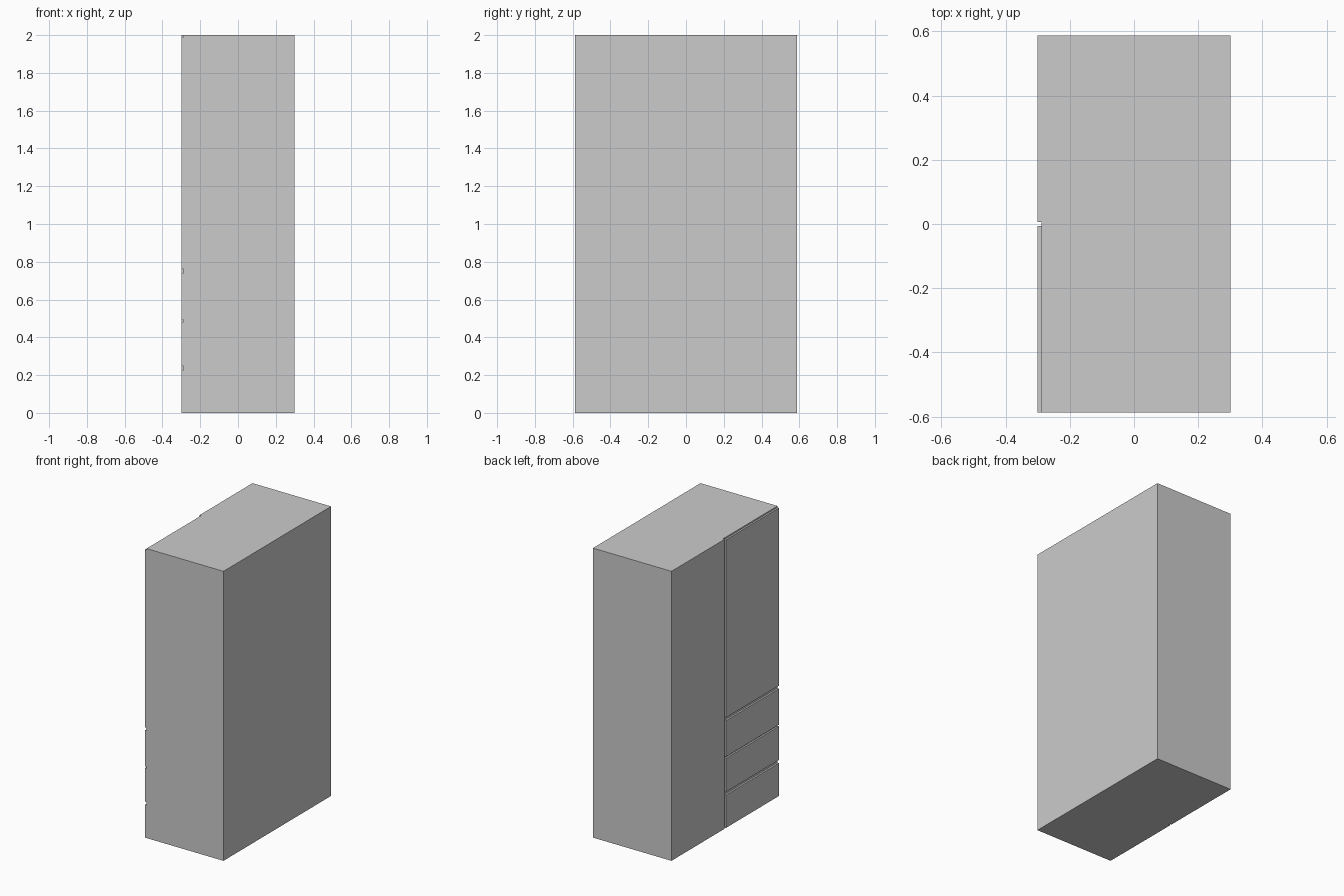
import bpy

if "Cube" in bpy.data.objects:
    bpy.data.objects.remove(bpy.data.objects["Cube"])

W, D, H = 0.30, 0.587, 2.0      # half width, half depth, height
PANEL_BACK = -0.288             # depth plane of the door and drawer gaps


def box(name, lo, hi):
    size = [b - a for a, b in zip(lo, hi)]
    mid = [(a + b) / 2 for a, b in zip(lo, hi)]
    bpy.ops.mesh.primitive_cube_add(size=1, location=mid)
    ob = bpy.context.object
    ob.name = name
    ob.scale = size
    bpy.ops.object.transform_apply(location=True, rotation=False, scale=True)
    return ob


def groove(target, name, y0, y1, z0, z1):
    cutter = box(name, (-W - 0.1, y0, z0), (PANEL_BACK, y1, z1))
    cutter.hide_render = True
    bpy.context.view_layer.objects.active = target
    mod = target.modifiers.new(name, 'BOOLEAN')
    mod.operation = 'DIFFERENCE'
    mod.solver = 'EXACT'
    mod.object = cutter
    bpy.ops.object.modifier_apply(modifier=mod.name)
    bpy.data.objects.remove(cutter, do_unlink=True)


# Wardrobe block
cabinet = box("wardrobe_body", (-W, -D, 0), (W, D, H))

# Full-height gap between the plain half and the door/drawer half
groove(cabinet, "centre_gap", -0.007, 0.007, -0.1, H + 0.1)

# Gaps between the drawers, below the door, and above the door
for i, (z0, z1) in enumerate([(0.227, 0.249), (0.481, 0.492),
                              (0.741, 0.762), (1.99, H + 0.1)]):
    groove(cabinet, f"drawer_gap_{i}", -D - 0.1, 0.0, z0, z1)
